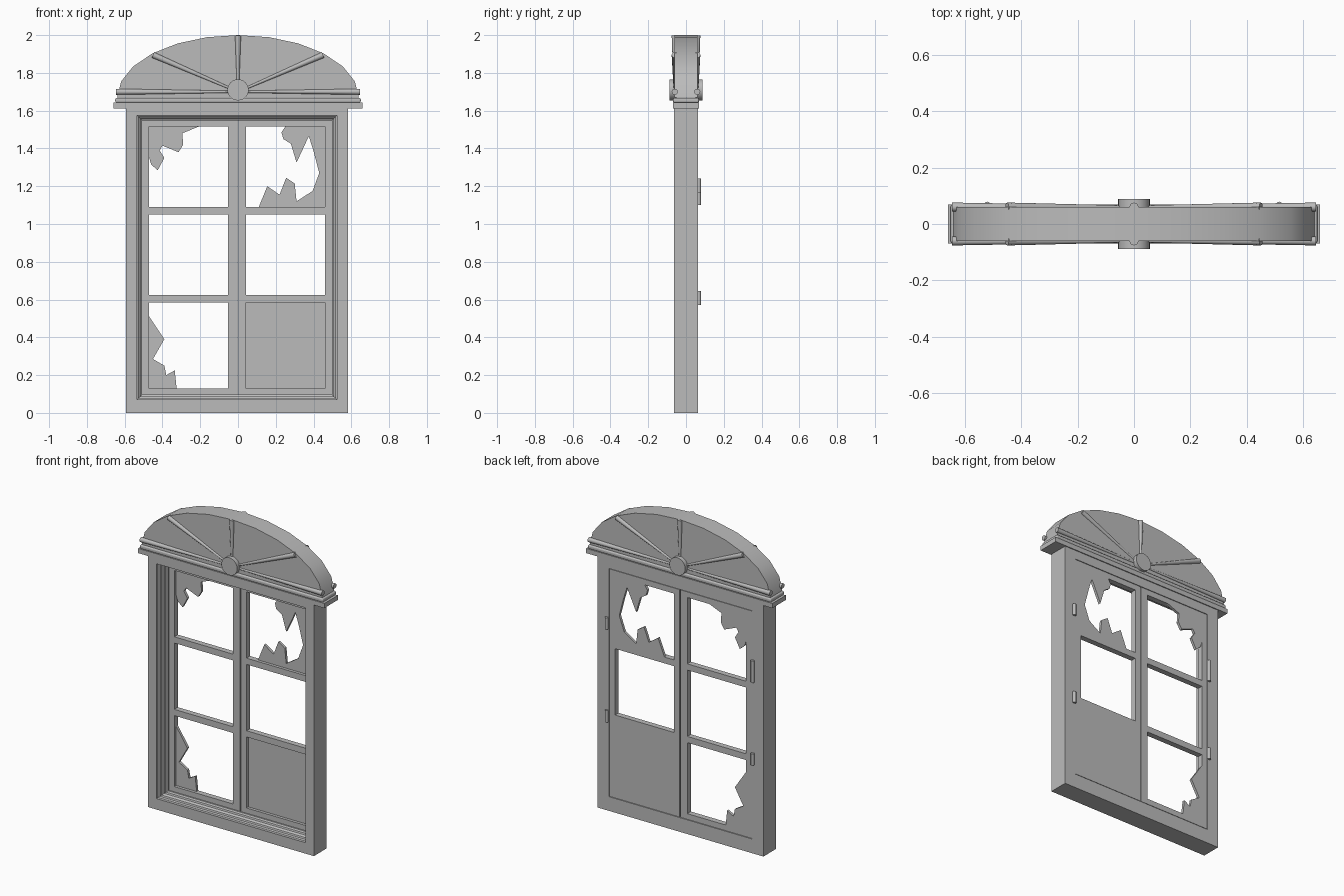
import bpy, bmesh, math
from mathutils import Vector, Matrix

if "Cube" in bpy.data.objects:
    bpy.data.objects.remove(bpy.data.objects["Cube"], do_unlink=True)

GREY = (0.5, 0.5, 0.5, 1)
mat = bpy.data.materials.new("plain grey")
mat.use_nodes = True
mat.diffuse_color = GREY
bsdf = mat.node_tree.nodes["Principled BSDF"]
bsdf.inputs["Base Color"].default_value = GREY
bsdf.inputs["Roughness"].default_value = 0.8


def finish(name, bm, smooth=False):
    bmesh.ops.recalc_face_normals(bm, faces=bm.faces)
    mesh = bpy.data.meshes.new(name)
    bm.to_mesh(mesh)
    bm.free()
    mesh.materials.append(mat)
    ob = bpy.data.objects.new(name, mesh)
    bpy.context.collection.objects.link(ob)
    if smooth:
        bpy.ops.object.select_all(action="DESELECT")
        ob.select_set(True)
        bpy.context.view_layer.objects.active = ob
        bpy.ops.object.shade_smooth_by_angle(angle=math.radians(35))
    return ob


def prism(name, outline, y0, y1, smooth=False):
    """Extrude an x-z outline from y0 to y1."""
    bm = bmesh.new()
    face = bm.faces.new([bm.verts.new((x, y0, z)) for x, z in outline])
    ext = bmesh.ops.extrude_face_region(bm, geom=[face])["geom"]
    moved = [v for v in ext if isinstance(v, bmesh.types.BMVert)]
    bmesh.ops.translate(bm, verts=moved, vec=(0, y1 - y0, 0))
    return finish(name, bm, smooth)


def box(name, x0, x1, y0, y1, z0, z1):
    return prism(name, [(x0, z0), (x1, z0), (x1, z1), (x0, z1)], y0, y1)


def ring(name, loops):
    """Closed rectangular frame through loops of (x0, x1, z0, z1, y)."""
    bm = bmesh.new()
    rows = [[bm.verts.new(p) for p in ((a, y, c), (b, y, c), (b, y, d), (a, y, d))]
            for a, b, c, d, y in loops]
    for i, row in enumerate(rows):
        nxt = rows[(i + 1) % len(rows)]
        for k in range(4):
            m = (k + 1) % 4
            bm.faces.new((row[k], row[m], nxt[m], nxt[k]))
    return finish(name, bm)


def rod(name, start, end, r0, r1, sides=12):
    """Tapered round rod between two points."""
    a, b = Vector(start), Vector(end)
    turn = (b - a).to_track_quat("Z", "Y").to_matrix().to_4x4()
    bm = bmesh.new()
    bmesh.ops.create_cone(bm, cap_ends=True, segments=sides, radius1=r0, radius2=r1,
                          depth=(b - a).length,
                          matrix=Matrix.Translation((a + b) / 2) @ turn)
    return finish(name, bm, True)


# Outer casing with the stepped reveal around the opening
FRONT, BACK = -0.063, 0.063
L, R, B, T = -0.534, 0.524, 0.07, 1.575


def inset(d, y):
    return (L + d, R - d, B + d, T - d, y)


outer = (-0.593, 0.582, 0, 1.62)
ring("casing", [(*outer, FRONT), inset(0, FRONT), inset(0, -0.045),
                inset(0.008, -0.04), inset(0.008, -0.02), inset(0.018, -0.01),
                inset(0.018, 0.01), inset(0.027, 0.016), inset(0.027, 0.025),
                inset(0.021, 0.025), inset(0.021, BACK), (*outer, BACK)])

# Two sashes, each with two glazing bars
SASH_F, SASH_B = 0.026, 0.062
Z0, Z1 = 0.13, 1.515
BARS = [(0.585, 0.625), (1.05, 1.09)]
sashes = {"right": (L + 0.024, -0.003, -0.47, -0.053),
          "left": (0.003, R - 0.024, 0.042, 0.46)}
for side, (a, b, c, d) in sashes.items():
    rim, hole = (a, b, B + 0.024, T - 0.024), (c, d, Z0, Z1)
    ring(side + "_sash", [(*rim, SASH_F), (*hole, SASH_F),
                          (*hole, SASH_B), (*rim, SASH_B)])
    for i, (lo, hi) in enumerate(BARS):
        box(f"{side}_glazing_bar_{i + 1}", c, d, SASH_F, SASH_B, lo, hi)

# Whole pane and broken shards at the back of the sashes
PANE_F = 0.045
box("left_lower_pane", 0.042, 0.46, PANE_F, SASH_B, Z0, BARS[0][0])
prism("left_upper_shard",
      [(0.25, Z1), (0.23, 1.485), (0.24, 1.45), (0.28, 1.425), (0.31, 1.325),
       (0.375, 1.465), (0.40, 1.385), (0.43, 1.27), (0.395, 1.175), (0.31, 1.12),
       (0.30, 1.215), (0.255, 1.245), (0.22, 1.155), (0.155, 1.20), (0.11, 1.09),
       (0.46, 1.09), (0.46, Z1)], PANE_F, SASH_B)
prism("right_upper_shard",
      [(-0.47, Z1), (-0.21, Z1), (-0.295, 1.48), (-0.29, 1.42), (-0.315, 1.38),
       (-0.40, 1.415), (-0.415, 1.39), (-0.39, 1.35), (-0.425, 1.285),
       (-0.46, 1.315), (-0.47, 1.35)], PANE_F, SASH_B)
prism("right_lower_shard",
      [(-0.47, 0.51), (-0.39, 0.39), (-0.45, 0.285), (-0.39, 0.25), (-0.38, 0.20),
       (-0.335, 0.225), (-0.325, Z0), (-0.47, Z0)], PANE_F, SASH_B)

# Hinge barrels on the back
for side, x, low in (("left", 0.515, 1.165), ("right", -0.52, 1.10)):
    rod(side + "_upper_hinge", (x, 0.068, low), (x, 0.068, 1.24), 0.011, 0.011)
    rod(side + "_lower_hinge", (x, 0.068, 0.57), (x, 0.068, 0.645), 0.011, 0.011)

# Cornice: flat slab with a rounded moulding on top
box("cornice_slab", -0.66, 0.66, -0.069, 0.069, 1.612, 1.642)
moulding = box("cornice_moulding", -0.65, 0.65, -0.069, 0.069, 1.642, 1.668)
bevel = moulding.modifiers.new("Round", "BEVEL")
bevel.width, bevel.segments = 0.009, 3

# Arched fan panel
ARCH_W, ARCH_H, ARCH_Z = 0.64, 0.33, 1.67
arc = [(ARCH_W * math.cos(math.pi * i / 12), ARCH_Z + ARCH_H * math.sin(math.pi * i / 12))
       for i in range(13)]
prism("fan_panel", arc, -0.061, 0.061, True)

# Sunburst rays and round boss on both faces
HUB = 1.71
tips = [(-0.645, 1.70), (-0.45, 1.895), (0, 1.999), (0.45, 1.895), (0.645, 1.70)]
for face, s in (("front", -1), ("back", 1)):
    for i, (x, z) in enumerate(tips):
        rod(f"{face}_ray_{i + 1}", (0, s * 0.06, HUB - 0.01), (x, s * 0.06, z), 0.005, 0.016)
    rod(face + "_boss", (0, s * 0.05, HUB), (0, s * 0.088, HUB), 0.056, 0.056, 24)
